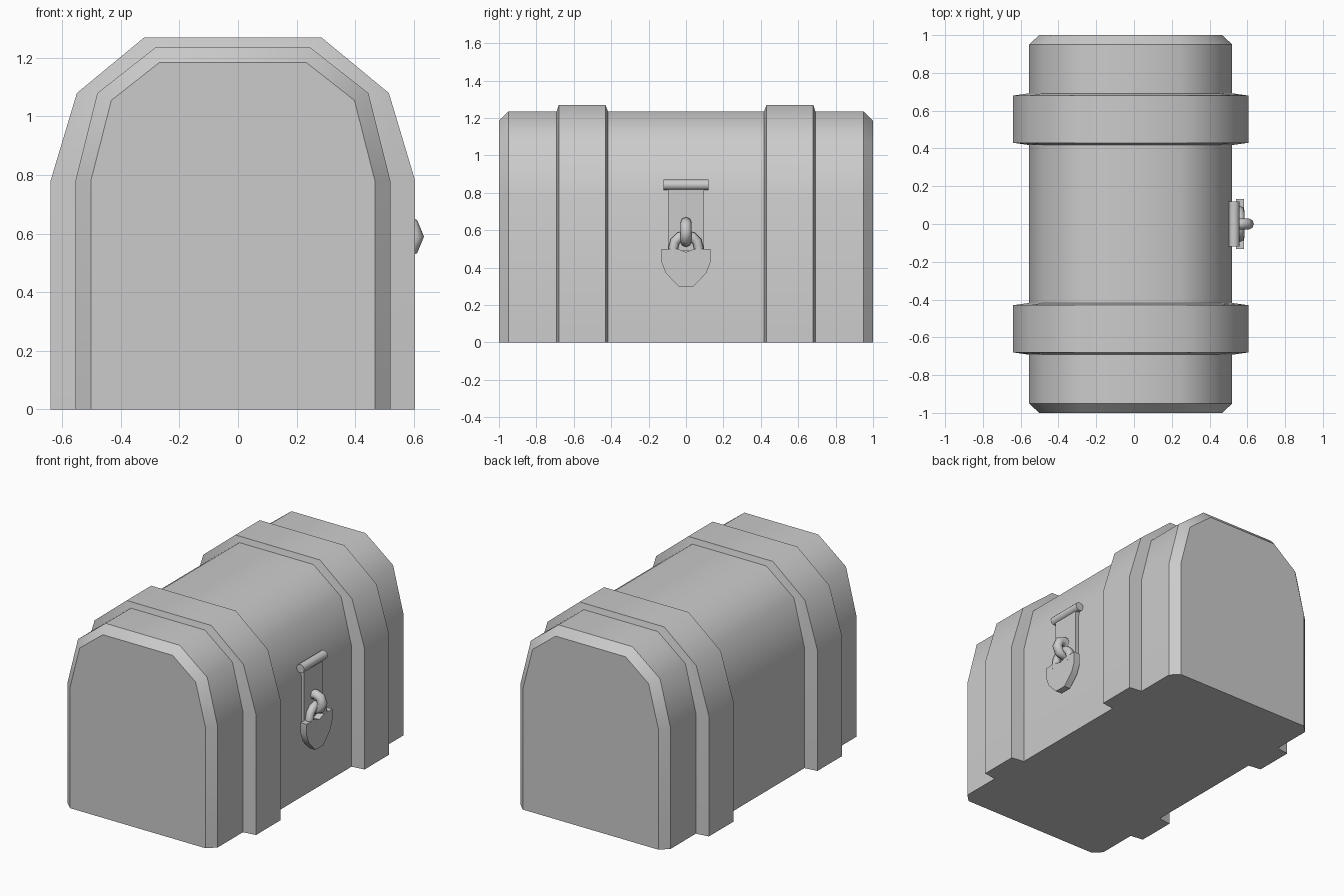
import bpy, math

if "Cube" in bpy.data.objects:
    bpy.data.objects.remove(bpy.data.objects["Cube"])

CX = -0.0175  # centre line of the trunk


def finish(name, verts, faces, angle=40):
    import bmesh
    me = bpy.data.meshes.new(name)
    me.from_pydata(verts, [], faces)
    bm = bmesh.new()
    bm.from_mesh(me)
    bmesh.ops.recalc_face_normals(bm, faces=bm.faces)
    bm.to_mesh(me)
    bm.free()
    ob = bpy.data.objects.new(name, me)
    bpy.context.collection.objects.link(ob)
    smooth(ob, angle)
    return ob


def smooth(ob, angle):
    bpy.ops.object.select_all(action='DESELECT')
    ob.select_set(True)
    bpy.context.view_layer.objects.active = ob
    bpy.ops.object.shade_smooth_by_angle(angle=math.radians(angle))


def arch(half):
    """Full arch outline from a half profile running bottom to top."""
    return [(CX + x, z) for x, z in half] + [(CX - x, z) for x, z in reversed(half)]


def loft(name, rings, solid):
    """Bridge arch outlines given as (y, outline)."""
    n, r = len(rings[0][1]), len(rings)
    verts = [(x, y, z) for y, ring in rings for x, z in ring]
    faces = [(j*n+i, j*n+i+1, (j+1)*n+i+1, (j+1)*n+i)
             for j in range(r-1) for i in range(n-1)]
    right = [j*n for j in range(r)]
    left = [j*n+n-1 for j in range(r)]
    if solid:
        faces += [range(n), range((r-1)*n, r*n), right + left[::-1]]
    else:
        faces += [right, left]
    return finish(name, verts, faces)


def tube(name, path, radius, frame, sides=8, closed=False):
    """Round bar along an arc; path holds (centre, outward, ) in the arc plane."""
    verts = []
    for c, out in path:
        for k in range(sides):
            a = 2*math.pi*k/sides
            verts.append(tuple(c[i] + radius*(math.cos(a)*out[i] + math.sin(a)*frame[i])
                               for i in range(3)))
    m = len(path)
    faces = [(j*sides+k, j*sides+(k+1) % sides,
              ((j+1) % m)*sides+(k+1) % sides, ((j+1) % m)*sides+k)
             for j in range(m if closed else m-1) for k in range(sides)]
    if not closed:
        faces += [range(sides), range((m-1)*sides, m*sides)]
    return finish(name, verts, faces, 60)


def plate(name, outline, x0, x1):
    """Flat part with a (y, z) outline, thick along x."""
    n = len(outline)
    verts = [(x, y, z) for x in (x0, x1) for y, z in outline]
    faces = [range(n), range(n, 2*n)] + [(i, (i+1) % n, n+(i+1) % n, n+i) for i in range(n)]
    return finish(name, verts, faces, 30)


# Trunk body with chamfered ends
outer = arch([(.5375, 0), (.5375, .78), (.4625, 1.08), (.265, 1.235)])
inset = arch([(.485, 0), (.485, .78), (.415, 1.055), (.25, 1.185)])
loft("trunk_body", [(-1, inset), (-.95, outer), (.95, outer), (1, inset)], True)

# Two straps over the lid
band = arch([(.6225, 0), (.6225, .78), (.5325, 1.08), (.3025, 1.27)])
for name, y in (("front_strap", -.555), ("back_strap", .555)):
    loft(name, [(y-.137, outer), (y-.125, band), (y+.125, band), (y+.137, outer)], False)

# Hasp hinge pin and plate
tube("hasp_hinge", [((.53, y, .842), (1, 0, 0)) for y in (-.12, .12)], .028, (0, 0, 1), 12)
plate("hasp_plate", [(-.095, .49), (.095, .49), (.095, .83), (-.095, .83)], .51, .54)

# Staple ring standing out through the hasp
ring = []
for k in range(8):
    a = 2*math.pi*k/8
    o = (math.cos(a), 0, math.sin(a))
    ring.append(((.555+.05*o[0], 0, .59+.05*o[2]), o))
tube("staple_ring", ring, .03, (0, 1, 0), 8, True)

# Padlock shackle
bow = []
for k in range(7):
    a = math.pi*k/6
    o = (0, math.cos(a), math.sin(a))
    bow.append(((.56, .068*o[1], .505+.068*o[2]), o))
bow = [((.56, .068, .47), (0, 1, 0))] + bow + [((.56, -.068, .47), (0, -1, 0))]
tube("padlock_shackle", bow, .026, (1, 0, 0))

# Shield-shaped padlock body
half = [(.04, .3), (.108, .37), (.132, .43), (.132, .5), (.045, .5)]
plate("padlock_body", half + [(0, .482)] + [(-y, z) for y, z in reversed(half)], .54, .583)
